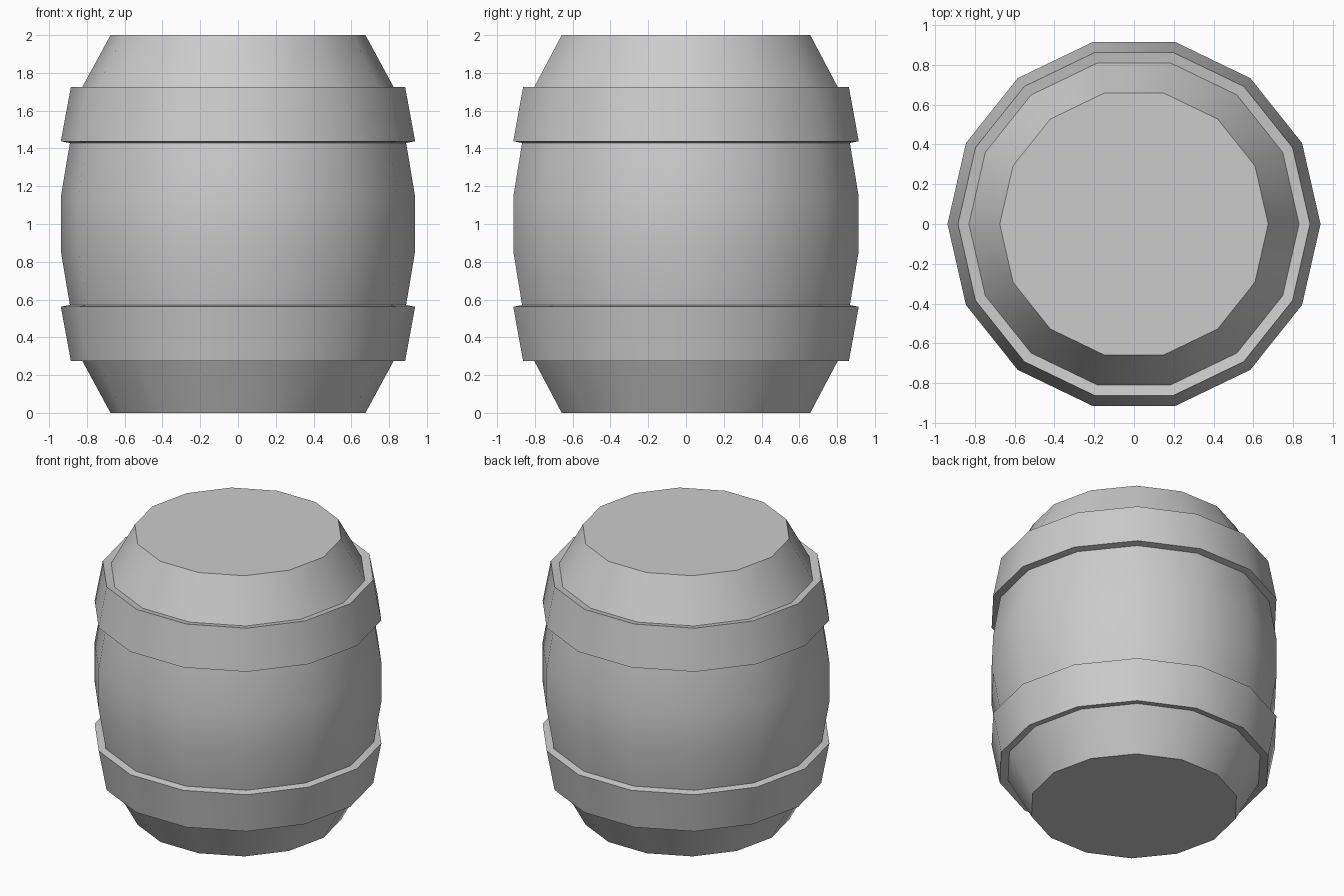
import bpy, bmesh, math

if "Cube" in bpy.data.objects:
    bpy.data.objects.remove(bpy.data.objects["Cube"])

SIDES = 14


def lathe(name, profile, cap=None):
    """Sweep (radius, z) points round the z axis; cap closes the 'bottom' or 'top' ring."""
    bm = bmesh.new()
    rings = []
    for r, z in profile:
        rings.append([bm.verts.new((r * math.cos(2 * math.pi * i / SIDES),
                                    r * math.sin(2 * math.pi * i / SIDES), z))
                      for i in range(SIDES)])
    for lo, hi in zip(rings, rings[1:]):
        for i in range(SIDES):
            j = (i + 1) % SIDES
            bm.faces.new((lo[i], lo[j], hi[j], hi[i]))
    if cap == 'bottom':
        bm.faces.new(rings[0][::-1])
    elif cap == 'top':
        bm.faces.new(rings[-1])
    mesh = bpy.data.meshes.new(name)
    bm.to_mesh(mesh)
    bm.free()
    obj = bpy.data.objects.new(name, mesh)
    bpy.context.collection.objects.link(obj)
    bpy.ops.object.select_all(action='DESELECT')
    obj.select_set(True)
    bpy.context.view_layer.objects.active = obj
    bpy.ops.object.shade_smooth_by_angle(angle=math.radians(30))
    return obj


def flip(profile):
    """Mirror a profile about mid-height, keeping it bottom to top."""
    return [(r, 2 - z) for r, z in reversed(profile)]


# Tapered ends with flat lids
end = [(0.675, 0), (0.83, 0.286)]
lathe("lower_end", end, 'bottom')
lathe("upper_end", flip(end), 'top')

# Bulging middle
belly = [(0.89, 0.571), (0.938, 0.857)]
lathe("belly", belly + flip(belly))

# Raised hoops standing out from the sides
hoop = [(0.83, 0.286), (0.885, 0.276), (0.938, 0.562), (0.89, 0.571)]
lathe("lower_hoop", hoop)
lathe("upper_hoop", flip(hoop))
